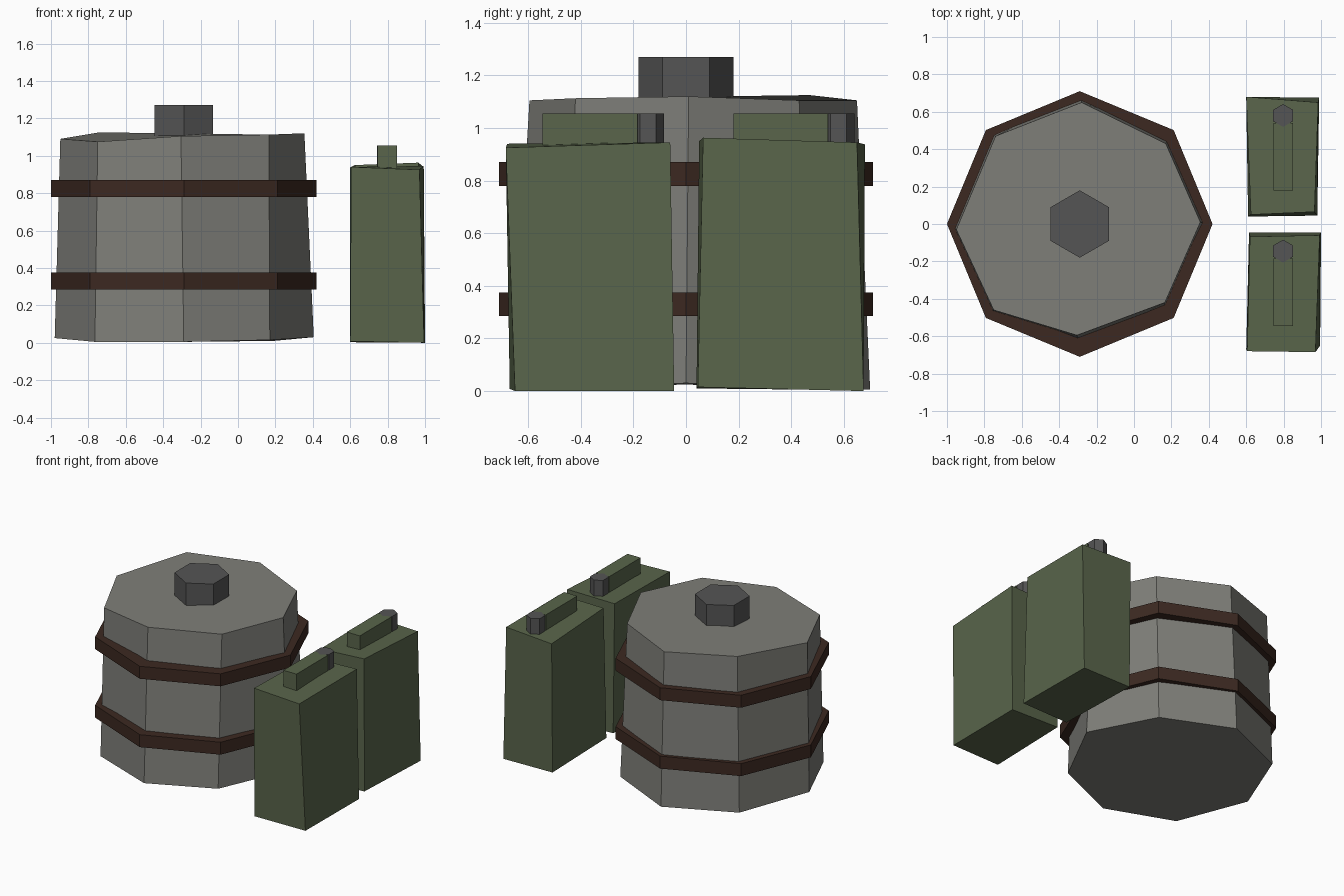
import bpy, bmesh
from math import radians

if "Cube" in bpy.data.objects:
    bpy.data.objects.remove(bpy.data.objects["Cube"])


def material(name, rgb):
    m = bpy.data.materials.new(name)
    m.diffuse_color = (*rgb, 1)
    m.use_nodes = True
    m.node_tree.nodes["Principled BSDF"].inputs["Base Color"].default_value = m.diffuse_color
    return m


STEEL = material("steel", (0.21, 0.21, 0.19))
RUST = material("rust", (0.045, 0.022, 0.015))
DARK = material("dark_metal", (0.09, 0.09, 0.09))
OLIVE = material("olive", (0.10, 0.13, 0.07))


def loft(name, bottom, top, mat):
    """Closed solid between two matching counter-clockwise rings."""
    bm = bmesh.new()
    a = [bm.verts.new(p) for p in bottom]
    b = [bm.verts.new(p) for p in top]
    n = len(a)
    for i in range(n):
        j = (i + 1) % n
        bm.faces.new((a[i], a[j], b[j], b[i]))
    bm.faces.new(a[::-1])
    bm.faces.new(b)
    me = bpy.data.meshes.new(name)
    bm.to_mesh(me)
    bm.free()
    me.materials.append(mat)
    ob = bpy.data.objects.new(name, me)
    bpy.context.collection.objects.link(ob)


def prism(name, sides, r, x, y, z0, z1, mat):
    """Upright prism with a corner pointing along y."""
    bpy.ops.mesh.primitive_cylinder_add(vertices=sides, radius=r, depth=z1 - z0,
                                        location=(x, y, (z0 + z1) / 2))
    ob = bpy.context.object
    ob.name = name
    ob.data.materials.append(mat)


def box(name, x0, x1, y0, y1, z0, z1, mat):
    ring = [(x0, y0), (x1, y0), (x1, y1), (x0, y1)]
    loft(name, [(*p, z0) for p in ring], [(*p, z1) for p in ring], mat)


# Dented eight-sided barrel
loft("barrel_body",
     [(0.405, 0.00, 0.03), (0.19, 0.48, 0.01), (-0.29, 0.70, 0.005), (-0.77, 0.49, 0.01),
      (-0.98, -0.01, 0.025), (-0.765, -0.48, 0.005), (-0.29, -0.66, 0.005), (0.17, -0.47, 0.015)],
     [(0.355, 0.01, 1.12), (0.17, 0.43, 1.105), (-0.28, 0.65, 1.105), (-0.74, 0.47, 1.125),
      (-0.95, -0.03, 1.09), (-0.75, -0.46, 1.075), (-0.305, -0.595, 1.105), (0.165, -0.42, 1.113)],
     STEEL)

# Barrel hoops and cap
for label, z in (("lower", 0.33), ("upper", 0.825)):
    prism(label + "_hoop", 8, 0.71, -0.29, 0, z - 0.045, z + 0.045, RUST)
prism("barrel_cap", 6, 0.18, -0.29, 0, 1.07, 1.27, DARK)

# Two slightly bent fuel cans
loft("front_can_body",
     [(0.60, -0.67, 0.008), (0.995, -0.65, 0.0), (1.0, -0.045, 0.0), (0.615, -0.045, 0.01)],
     [(0.605, -0.68, 0.94), (0.97, -0.685, 0.925), (0.993, -0.06, 0.945), (0.62, -0.068, 0.937)],
     OLIVE)
loft("back_can_body",
     [(0.61, 0.04, 0.01), (0.98, 0.045, 0.015), (0.99, 0.675, 0.0), (0.60, 0.67, 0.003)],
     [(0.625, 0.05, 0.95), (0.965, 0.065, 0.963), (0.985, 0.65, 0.945), (0.60, 0.68, 0.938)],
     OLIVE)

# Handle and spout on each can
for label, y in (("front", -0.365), ("back", 0.36)):
    box(label + "_can_handle", 0.745, 0.85, y - 0.18, y + 0.18, 0.92, 1.055, OLIVE)
    prism(label + "_can_spout", 6, 0.061, 0.797, y + 0.22, 0.92, 1.055, DARK)
